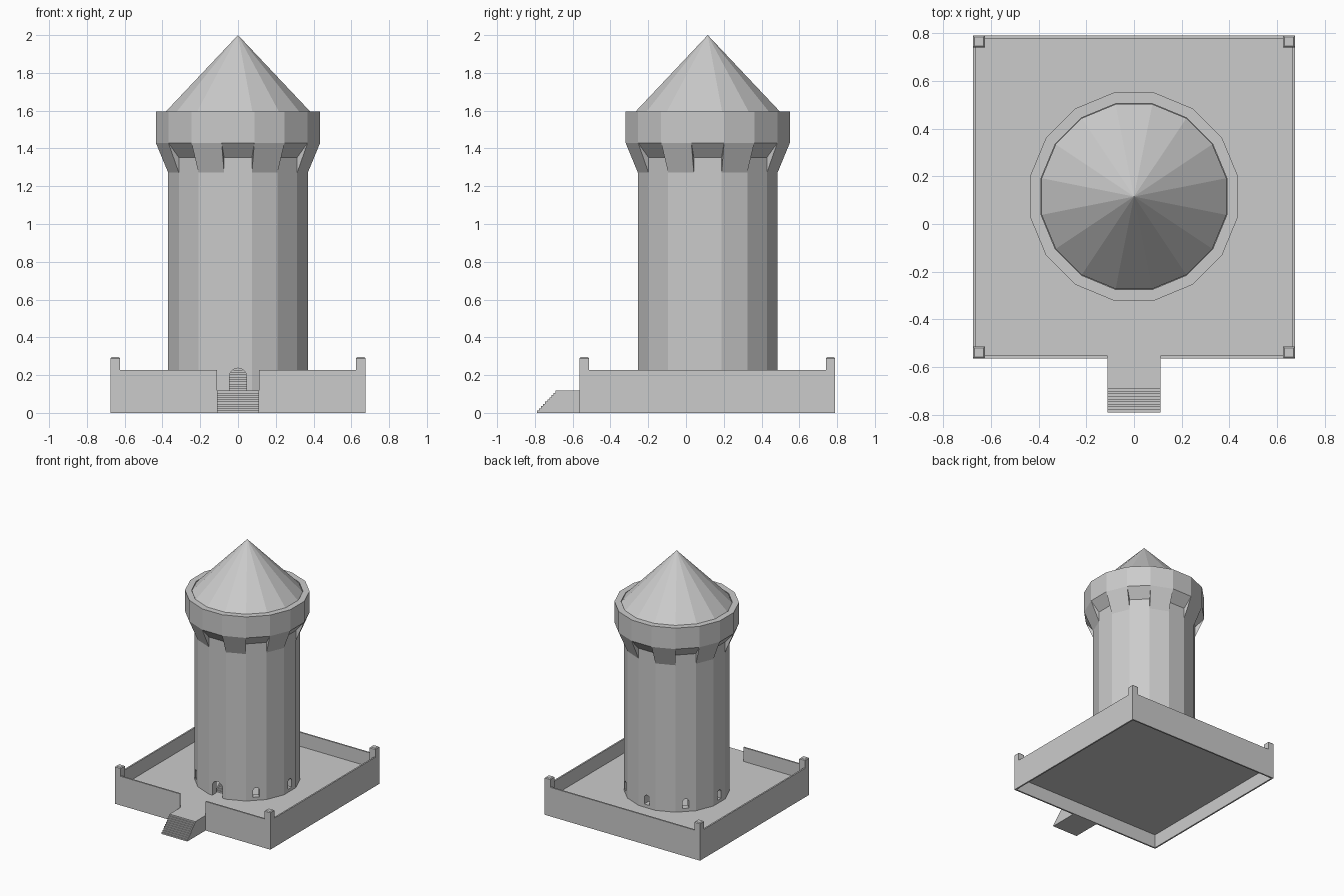
import bpy, bmesh, math
from mathutils import Matrix, Vector

if "Cube" in bpy.data.objects:
    bpy.data.objects.remove(bpy.data.objects["Cube"])

N = 16
STEP = 2 * math.pi / N
CY = 0.115          # tower axis y
FLOOR = 0.118


def finish(name, bm):
    bmesh.ops.recalc_face_normals(bm, faces=bm.faces)
    me = bpy.data.meshes.new(name)
    bm.to_mesh(me)
    bm.free()
    ob = bpy.data.objects.new(name, me)
    bpy.context.collection.objects.link(ob)
    return ob


def box(name, x0, x1, y0, y1, z0, z1):
    bm = bmesh.new()
    m = Matrix.Translation(((x0 + x1) / 2, (y0 + y1) / 2, (z0 + z1) / 2))
    bmesh.ops.create_cube(bm, size=1, matrix=m @ Matrix.Diagonal((x1 - x0, y1 - y0, z1 - z0, 1)))
    return finish(name, bm)


def polar(apothem, ang, z):
    # ang 0 faces the front; apothem is measured to the middle of a flat side
    r = apothem / math.cos(STEP / 2)
    return Vector((r * math.sin(ang), CY - r * math.cos(ang), z))


def lathe(name, profile):
    # closed profile of (apothem, z) swept round the tower axis
    bm = bmesh.new()
    rings = [[bm.verts.new(polar(a, (k + 0.5) * STEP, z)) for a, z in profile] for k in range(N)]
    n = len(profile)
    for k in range(N):
        a, b = rings[k], rings[(k + 1) % N]
        for i in range(n):
            j = (i + 1) % n
            bm.faces.new((a[i], b[i], b[j], a[j]))
    return finish(name, bm)


def prism(name, pts, offset):
    bm = bmesh.new()
    f = bm.faces.new([bm.verts.new(p) for p in pts])
    ext = bmesh.ops.extrude_face_region(bm, geom=[f])
    bmesh.ops.translate(bm, vec=offset, verts=[v for v in ext["geom"] if isinstance(v, bmesh.types.BMVert)])
    return finish(name, bm)


def flight(name, half, y0, y1, y_end, z0, z1, n):
    # stair side profile extruded across x
    pts = [(-half, y0, z0)]
    for i in range(n):
        y = y0 + (y1 - y0) * i / (n - 1)
        pts += [(-half, y, z0 + (z1 - z0) * (i + 1) / n)]
        if i < n - 1:
            pts += [(-half, y0 + (y1 - y0) * (i + 1) / (n - 1), z0 + (z1 - z0) * (i + 1) / n)]
    pts += [(-half, y_end, z1), (-half, y_end, z0)]
    return prism(name, pts, (2 * half, 0, 0))


# Terrace: open-bottomed walls around a thin floor
X, Y0, Y1, T, H = 0.675, -0.563, 0.79, 0.012, 0.228
box("terrace_floor", -X + T / 2, X - T / 2, Y0 + T / 2, Y1 - T / 2, FLOOR - 0.01, FLOOR)
box("back_wall", -X, X, Y1 - T, Y1, 0, H)
for side, s in (("left", -1), ("right", 1)):
    xs = sorted((s * X, s * (X - T)))
    box(side + "_wall", *xs, Y0 + T, Y1 - T, 0, H)
    xs = sorted((s * 0.112, s * X))
    box("front_wall_" + side, *xs, Y0, Y0 + T, 0, H)
    # Corner posts with chamfered tops
    for end, y in (("front", Y0), ("back", Y1 - 0.05)):
        xs = sorted((s * X, s * (X - 0.05)))
        post = box(f"post_{end}_{side}", *xs, y, y + 0.05, FLOOR - 0.005, 0.295)
        bm = bmesh.new()
        bm.from_mesh(post.data)
        top = [e for e in bm.edges if all(v.co.z > 0.29 for v in e.verts)]
        bmesh.ops.bevel(bm, geom=top, offset=0.006, segments=1, affect='EDGES')
        bm.to_mesh(post.data)
        bm.free()

# Entrance stairs
flight("front_stairs", 0.112, -0.79, -0.69, Y0 + T, 0, FLOOR, 10)

# Tower shaft, hollow
shaft = lathe("tower_shaft", [(0.37, FLOOR - 0.002), (0.37, 1.44), (0.32, 1.44), (0.32, FLOOR - 0.002)])


# Arched openings through the shaft: door in front, windows every 45 degrees
def arch(name, half, z0, ztop, ang):
    pts = [(-half, 0, z0), (half, 0, z0)]
    for i in range(9):
        t = math.pi * i / 8
        pts.append((half * math.cos(t), 0, ztop - half + half * math.sin(t)))
    rot = Matrix.Rotation(ang, 3, 'Z')
    c = Vector((0, CY, 0))
    ob = prism(name, [c + rot @ (Vector(p) + Vector((0, -0.42, 0))) for p in pts], rot @ Vector((0, 0.15, 0)))
    ob.hide_render = True
    return ob


for k in range(8):
    ang = k * math.pi / 4
    cutter = arch("cutter", 0.045, 0.10, 0.237, ang) if k == 0 else arch("cutter", 0.023, 0.143, 0.217, ang)
    bpy.context.view_layer.objects.active = shaft
    mod = shaft.modifiers.new("opening", 'BOOLEAN')
    mod.operation = 'DIFFERENCE'
    mod.solver = 'EXACT'
    mod.object = cutter
    bpy.ops.object.modifier_apply(modifier=mod.name)
    bpy.data.objects.remove(cutter)

# Steps seen inside the doorway
flight("inner_stairs", 0.06, -0.19, -0.09, -0.05, FLOOR, 0.238, 10)

# Crown band with sloped underside
lathe("crown", [(0.368, 1.35), (0.435, 1.43), (0.435, 1.595), (0.389, 1.595), (0.389, 1.57), (0.33, 1.57), (0.33, 1.43)])

# Corbels under every other crown side
for k in range(8):
    bm = bmesh.new()
    mid = (2 * k + 1) * STEP
    a, b = [[bm.verts.new(polar(r, mid + s * STEP / 2, z)) for r, z in ((0.369, 1.27), (0.435, 1.43), (0.369, 1.43))]
            for s in (-1, 1)]
    bm.faces.new(a)
    bm.faces.new(b)
    for i in range(3):
        j = (i + 1) % 3
        bm.faces.new((a[i], a[j], b[j], b[i]))
    finish(f"corbel_{k + 1}", bm)

# Conical roof
bm = bmesh.new()
ring = [bm.verts.new(polar(0.387, (k + 0.5) * STEP, 1.59)) for k in range(N)]
apex = bm.verts.new((0, CY, 2.0))
bm.faces.new(ring)
for k in range(N):
    bm.faces.new((ring[k], ring[(k + 1) % N], apex))
finish("roof", bm)
